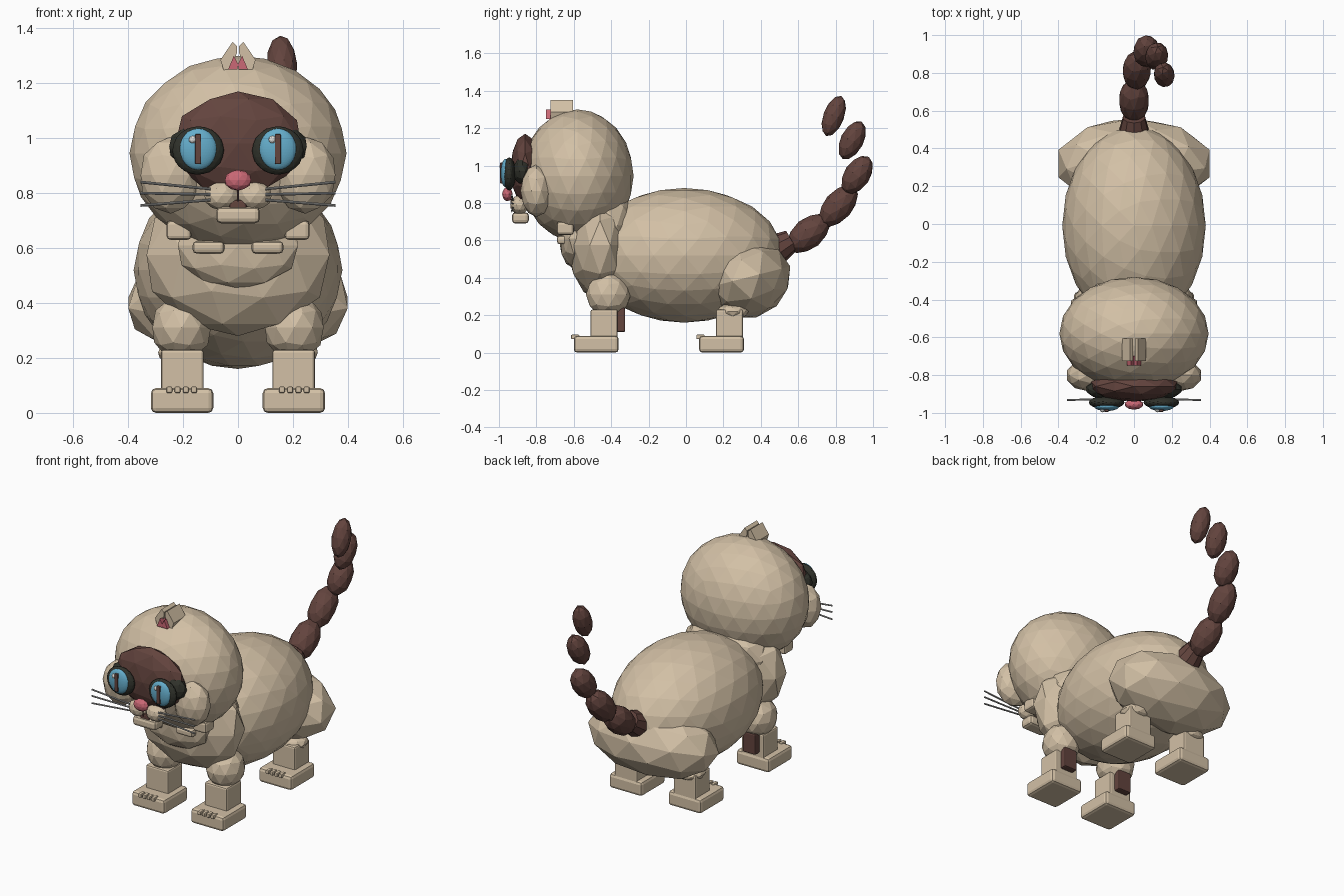
import bpy, bmesh, math
from mathutils import Vector, Matrix

if "Cube" in bpy.data.objects:
    bpy.data.objects.remove(bpy.data.objects["Cube"])


def material(name, rgb):
    m = bpy.data.materials.new(name)
    m.diffuse_color = (*rgb, 1)
    m.use_nodes = True
    m.node_tree.nodes["Principled BSDF"].inputs["Base Color"].default_value = m.diffuse_color
    return m


CREAM = material("cream fur", (0.65, 0.53, 0.38))
BROWN = material("dark brown fur", (0.125, 0.058, 0.048))
BLUE = material("iris blue", (0.13, 0.42, 0.60))
PINK = material("pink skin", (0.60, 0.14, 0.18))
DARK = material("eye rim", (0.03, 0.032, 0.024))
WHITE = material("eye glint", (0.75, 0.75, 0.72))
GREY = material("whisker grey", (0.40, 0.40, 0.39))


def finish(name, bm, mat):
    bmesh.ops.recalc_face_normals(bm, faces=bm.faces)
    me = bpy.data.meshes.new(name)
    bm.to_mesh(me)
    bm.free()
    me.materials.append(mat)
    ob = bpy.data.objects.new(name, me)
    bpy.context.collection.objects.link(ob)
    return ob


def ball(name, c, r, mat, sub=2, rot=None):
    """Faceted ellipsoid."""
    bm = bmesh.new()
    bmesh.ops.create_icosphere(bm, subdivisions=sub, radius=1)
    m = Matrix.Translation(c) @ (rot or Matrix()) @ Matrix.Diagonal((*r, 1))
    bm.transform(m)
    return finish(name, bm, mat)


def box(name, lo, hi, mat, bevel=0.02):
    """Bevelled block between two corners."""
    lo, hi = Vector(lo), Vector(hi)
    bm = bmesh.new()
    bmesh.ops.create_cube(bm, size=1)
    bm.transform(Matrix.Translation((lo + hi) / 2) @ Matrix.Diagonal((*(hi - lo), 1)))
    ob = finish(name, bm, mat)
    if bevel:
        mod = ob.modifiers.new("bevel", 'BEVEL')
        mod.width, mod.segments = bevel, 2
    return ob


def rod(name, a, b, r1, r2, mat, seg=8):
    """Tapered cylinder from a to b."""
    a, b = Vector(a), Vector(b)
    d = b - a
    bm = bmesh.new()
    bmesh.ops.create_cone(bm, cap_ends=True, segments=seg, radius1=r1, radius2=r2, depth=d.length)
    bm.transform(Matrix.Translation((a + b) / 2) @ d.to_track_quat('Z', 'Y').to_matrix().to_4x4())
    return finish(name, bm, mat)


def prism(name, pts, y0, y1, mat):
    """XZ outline extruded along y."""
    bm = bmesh.new()
    f = bm.faces.new([bm.verts.new((x, y0, z)) for x, z in pts])
    ext = bmesh.ops.extrude_face_region(bm, geom=[f])
    vs = [g for g in ext["geom"] if isinstance(g, bmesh.types.BMVert)]
    bmesh.ops.translate(bm, verts=vs, vec=(0, y1 - y0, 0))
    return finish(name, bm, mat)


def span(s, x0, x1):
    """Mirrored x range, ordered low to high."""
    return sorted((s * x0, s * x1))


# Torso, hips, chest, neck, head
ball("body", (0, -0.01, 0.52), (0.38, 0.53, 0.36), CREAM, 3)
ball("hips", (0, 0.32, 0.40), (0.42, 0.245, 0.22), CREAM, 2, Matrix.Rotation(0.25, 4, 'X'))
ball("chest", (0, -0.46, 0.575), (0.35, 0.175, 0.295), CREAM)
ball("neck", (0, -0.42, 0.68), (0.28, 0.17, 0.19), CREAM)
ball("head", (0, -0.58, 0.945), (0.395, 0.30, 0.355), CREAM, 3)
ball("bib", (0, -0.60, 0.61), (0.23, 0.08, 0.16), CREAM)

# Face
ball("face_mask", (0, -0.86, 0.98), (0.24, 0.08, 0.19), BROWN)
ball("nose", (0, -0.955, 0.847), (0.05, 0.028, 0.038), PINK)
box("chin", (-0.08, -0.93, 0.69), (0.08, -0.84, 0.75), CREAM, 0.018)
box("mouth", (-0.032, -0.92, 0.74), (0.032, -0.86, 0.775), BROWN, 0.008)
rod("lip_line", (0, -0.935, 0.77), (0, -0.935, 0.82), 0.004, 0.004, BROWN)

for s in (-1, 1):
    side = "left" if s < 0 else "right"
    ball("cheek_" + side, (s * 0.245, -0.80, 0.865), (0.115, 0.085, 0.14), CREAM)
    ball("muzzle_" + side, (s * 0.06, -0.89, 0.79), (0.065, 0.05, 0.052), CREAM)

    # Eye: back rim, lens, iris, slit, glint
    ex = s * 0.145
    ball("eye_socket_" + side, (s * 0.16, -0.875, 0.97), (0.095, 0.05, 0.075), DARK)
    ball("eye_rim_" + side, (ex, -0.945, 0.955), (0.094, 0.035, 0.088), DARK, 3)
    ball("iris_" + side, (ex, -0.965, 0.96), (0.067, 0.025, 0.075), BLUE, 4)
    box("pupil_" + side, (ex - 0.011, -0.995, 0.905), (ex + 0.011, -0.97, 1.015), BROWN, 0.004)
    ball("glint_" + side, (ex - 0.02, -0.985, 0.995), (0.014, 0.012, 0.014), WHITE)

    # Whiskers
    for i, (z0, z1) in enumerate(((0.815, 0.84), (0.795, 0.80), (0.775, 0.755))):
        rod(f"whisker_{side}_{i}", (s * 0.10, -0.925, z0), (s * 0.355, -0.932, z1), 0.005, 0.005, GREY)

    # Leaning ear slab with a small pink inner piece
    prism("ear_" + side, [(s * 0.05, 1.24), (s * 0.064, 1.285), (s * 0.02, 1.35),
                          (s * 0.004, 1.335), (s * 0.004, 1.31), (s * 0.03, 1.24)], -0.725, -0.605, CREAM)
    prism("inner_ear_" + side, [(s * 0.036, 1.25), (s * 0.015, 1.30), (0, 1.27), (s * 0.002, 1.25)],
          -0.748, -0.70, PINK)

    # Ruff tufts under the jaw
    x0, x1 = span(s, 0.05, 0.165)
    box("ruff_low_" + side, (x0, -0.69, 0.58), (x1, -0.60, 0.625), CREAM, 0.014)
    x0, x1 = span(s, 0.17, 0.26)
    box("ruff_high_" + side, (x0, -0.69, 0.63), (x1, -0.60, 0.70), CREAM, 0.014)

    # Legs and paws
    ball("front_upper_leg_" + side, (s * 0.205, -0.415, 0.31), (0.112, 0.12, 0.12), CREAM)
    ball("hind_knee_" + side, (s * 0.205, 0.25, 0.22), (0.09, 0.085, 0.045), CREAM)
    for leg, y in (("front", -0.60), ("hind", 0.07)):
        x0, x1 = span(s, 0.125, 0.28)
        box(f"{leg}_lower_leg_{side}", (x0, y + 0.09, 0.06), (x1, y + 0.235, 0.23), CREAM, 0.01)
        x0, x1 = span(s, 0.09, 0.317)
        box(f"{leg}_paw_{side}", (x0, y, 0), (x1, y + 0.24, 0.09), CREAM, 0.018)
        for i in range(4):
            tx = s * 0.205 + (i - 1.5) * 0.03
            box(f"{leg}_toe_{side}_{i}", (tx - 0.011, y - 0.015, 0.072), (tx + 0.011, y + 0.03, 0.096), CREAM, 0.006)
    x0, x1 = span(s, 0.16, 0.25)
    box("rear_leg_patch_" + side, (x0, -0.385, 0.11), (x1, -0.325, 0.24), BROWN, 0.008)

# Tail: root collar and chain of beads (centre, direction, length radius, width radius)
rod("tail_root", (0, 0.48, 0.55), (0, 0.565, 0.60), 0.085, 0.06, BROWN, 10)
beads = (((0, 0.655, 0.637), (0, 0.75, 0.62), 0.135, 0.082),
         ((0.015, 0.815, 0.785), (0.05, 0.65, 0.76), 0.135, 0.077),
         ((0.065, 0.915, 0.95), (0.05, 0.55, 0.85), 0.115, 0.07),
         ((0.12, 0.888, 1.135), (0.05, 0.45, 0.9), 0.112, 0.062),
         ((0.16, 0.79, 1.265), (-0.05, 0.35, 0.93), 0.115, 0.056))
for i, (c, d, length, w) in enumerate(beads):
    rot = Vector(d).to_track_quat('Z', 'Y').to_matrix().to_4x4()
    ball(f"tail_bead_{i}", c, (w, w, length), BROWN, 2, rot)
